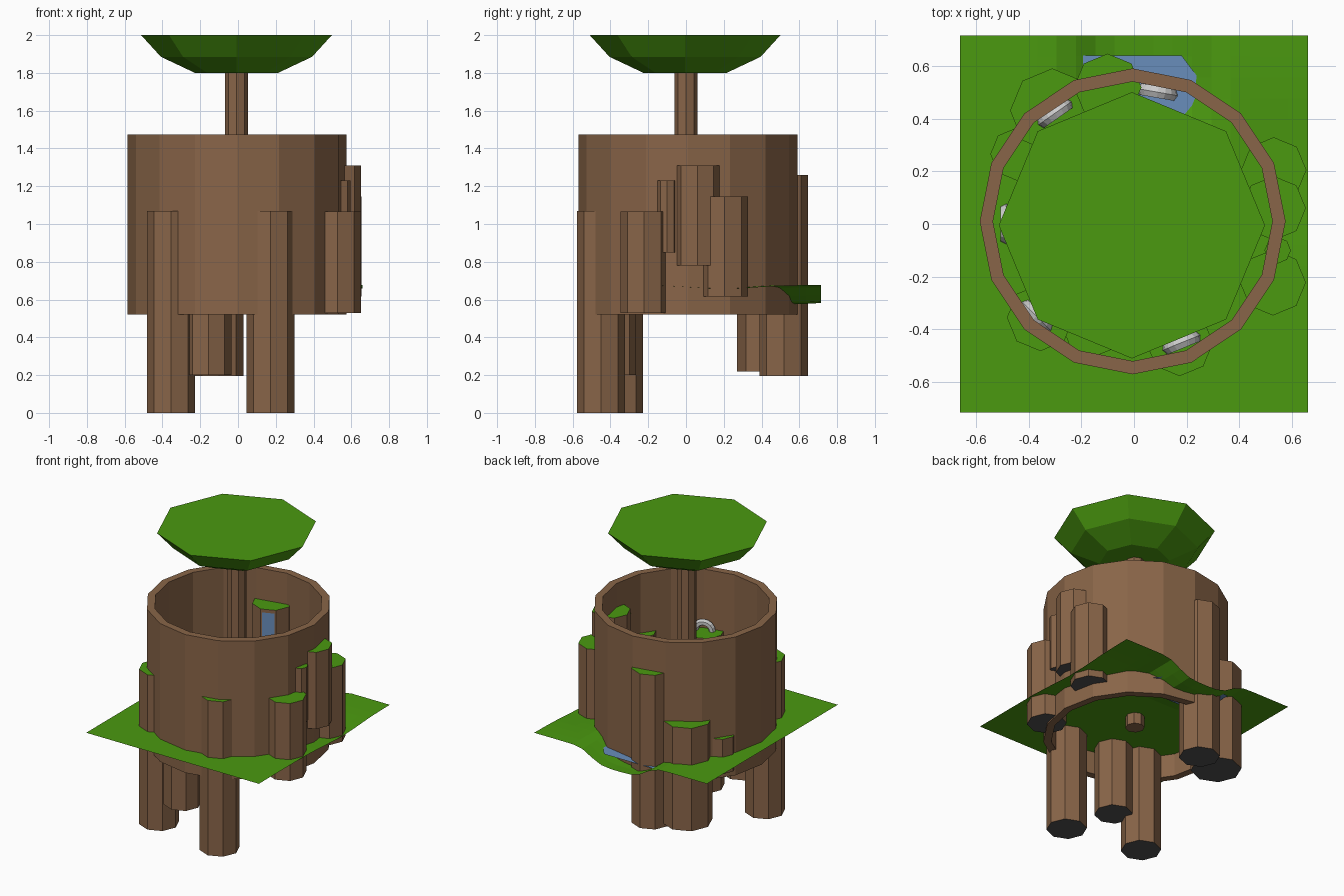
import bpy, bmesh, math
from mathutils import Matrix, Vector

if "Cube" in bpy.data.objects:
    bpy.data.objects.remove(bpy.data.objects["Cube"])


def material(name, rgb):
    m = bpy.data.materials.new(name)
    m.diffuse_color = (*rgb, 1)
    m.use_nodes = True
    m.node_tree.nodes["Principled BSDF"].inputs["Base Color"].default_value = m.diffuse_color
    return m


BROWN = material("brown", (0.25, 0.13, 0.065))
GREEN = material("green", (0.07, 0.32, 0.005))
BLUE = material("blue", (0.14, 0.27, 0.5))
DARK = material("dark_grey", (0.08, 0.08, 0.08))
C = -0.005


def finish(name, bm, mats):
    me = bpy.data.meshes.new(name)
    bm.to_mesh(me)
    bm.free()
    for m in mats:
        me.materials.append(m)
    ob = bpy.data.objects.new(name, me)
    bpy.context.collection.objects.link(ob)
    return ob


def lathe(name, profile, n, center, mats, closed=False, caps=True):
    """Stack of n-gon rings (r, z), with a vertex on each axis."""
    bm = bmesh.new()
    rings = [[bm.verts.new((center[0] + r * math.cos(2 * math.pi * i / n),
                            center[1] + r * math.sin(2 * math.pi * i / n), z))
              for i in range(n)] for r, z in profile]
    pairs = list(zip(rings, rings[1:]))
    if closed:
        pairs.append((rings[-1], rings[0]))
    for a, b in pairs:
        for i in range(n):
            j = (i + 1) % n
            bm.faces.new((a[i], a[j], b[j], b[i]))
    if caps and not closed:
        bottom = bm.faces.new(rings[0][::-1])
        top = bm.faces.new(rings[-1])
        if len(mats) == 3:
            top.material_index, bottom.material_index = 1, 2
    bmesh.ops.recalc_face_normals(bm, faces=bm.faces)
    return finish(name, bm, mats)


# Big hollow ring wall
lathe("ring_wall", [(0.58, 0.52), (0.58, 1.475), (0.53, 1.475), (0.53, 0.52)],
      16, (C, 0.01), [BROWN], closed=True)

# Tree in the middle
lathe("tree_trunk", [(0.06, 0.6), (0.06, 1.82)], 8, (-0.008, 0), [BROWN])
lathe("tree_crown", [(0.22, 1.8), (0.4, 1.885), (0.505, 2.0)], 8, (-0.008, -0.005), [GREEN])

# Octagonal pillars: x, y, radius, bottom, top
PILLARS = [
    (-0.355, -0.355, 0.127, 0, 1.07),
    (0.173, -0.45, 0.127, 0, 1.07),
    (-0.155, -0.385, 0.12, 0.2, 0.73),
    (0.527, -0.222, 0.125, 0.53, 1.065),
    (0.545, -0.1, 0.05, 0.85, 1.23),
    (0.53, 0.06, 0.122, 0.78, 1.31),
    (0.53, 0.205, 0.124, 0.615, 1.145),
    (-0.1, 0.518, 0.128, 0.195, 1.26),
    (-0.31, 0.43, 0.16, 0.22, 0.93),
    (-0.445, 0.265, 0.1, 0.56, 0.8),
]
for i, (x, y, r, z0, z1) in enumerate(PILLARS):
    lathe(f"pillar_{i + 1}", [(r, z0), (r, z1)], 8, (x, y), [BROWN, GREEN, DARK])

# Thin ground sheet, sinking into a pond at the back
bm = bmesh.new()
bmesh.ops.create_grid(bm, x_segments=18, y_segments=18, size=1)
for v in bm.verts:
    x, y = v.co.x * 0.66, v.co.y * 0.715
    dip = 0.1 * math.exp(-((x - 0.02) / 0.23) ** 4 - ((y - 0.6) / 0.24) ** 4)
    wave = 0.02 * math.exp(-((x - 0.6) / 0.25) ** 2 - ((y - 0.2) / 0.25) ** 2)
    v.co = Vector((x, y, 0.677 - dip - wave))
finish("ground", bm, [GREEN])

# Pond surface and waterfall
bm = bmesh.new()
bm.faces.new([bm.verts.new((x, y, 0.63)) for x, y in
              [(-0.23, 0.36), (0.3, 0.36), (0.27, 0.52), (0.18, 0.64), (-0.23, 0.64)]])
finish("pond_water", bm, [BLUE])
bm = bmesh.new()
bm.faces.new([bm.verts.new(p) for p in
              [(-0.09, 0.388, 0.63), (-0.012, 0.418, 0.63),
               (-0.012, 0.418, 1.24), (-0.09, 0.388, 1.24)]])
finish("waterfall", bm, [BLUE])


# Small stone arches: half tori standing along the wall
def arch(name, x, y, z, turn):
    bm = bmesh.new()
    n, m = 8, 6
    rows = []
    for i in range(n + 1):
        a = math.pi * i / n
        row = []
        for j in range(m):
            b = 2 * math.pi * j / m
            r = 0.055 + 0.022 * math.cos(b)
            row.append(bm.verts.new((r * math.cos(a), 0.025 * math.sin(b), r * math.sin(a))))
        rows.append(row)
    for p, q in zip(rows, rows[1:]):
        for j in range(m):
            k = (j + 1) % m
            bm.faces.new((p[j], p[k], q[k], q[j]))
    bm.faces.new(rows[0])
    bm.faces.new(rows[-1])
    bmesh.ops.recalc_face_normals(bm, faces=bm.faces)
    ob = finish(name, bm, [])
    ob.matrix_world = Matrix.Translation((x, y, z)) @ Matrix.Rotation(math.radians(turn), 4, 'Z')


for i, a in enumerate([(0.18, -0.45, 1.07, 22), (-0.37, -0.35, 1.07, -45),
                       (-0.485, 0, 0.675, 90), (-0.3, 0.42, 0.93, 35),
                       (0.09, 0.5, 0.63, -10)]):
    arch(f"stone_arch_{i + 1}", *a)
